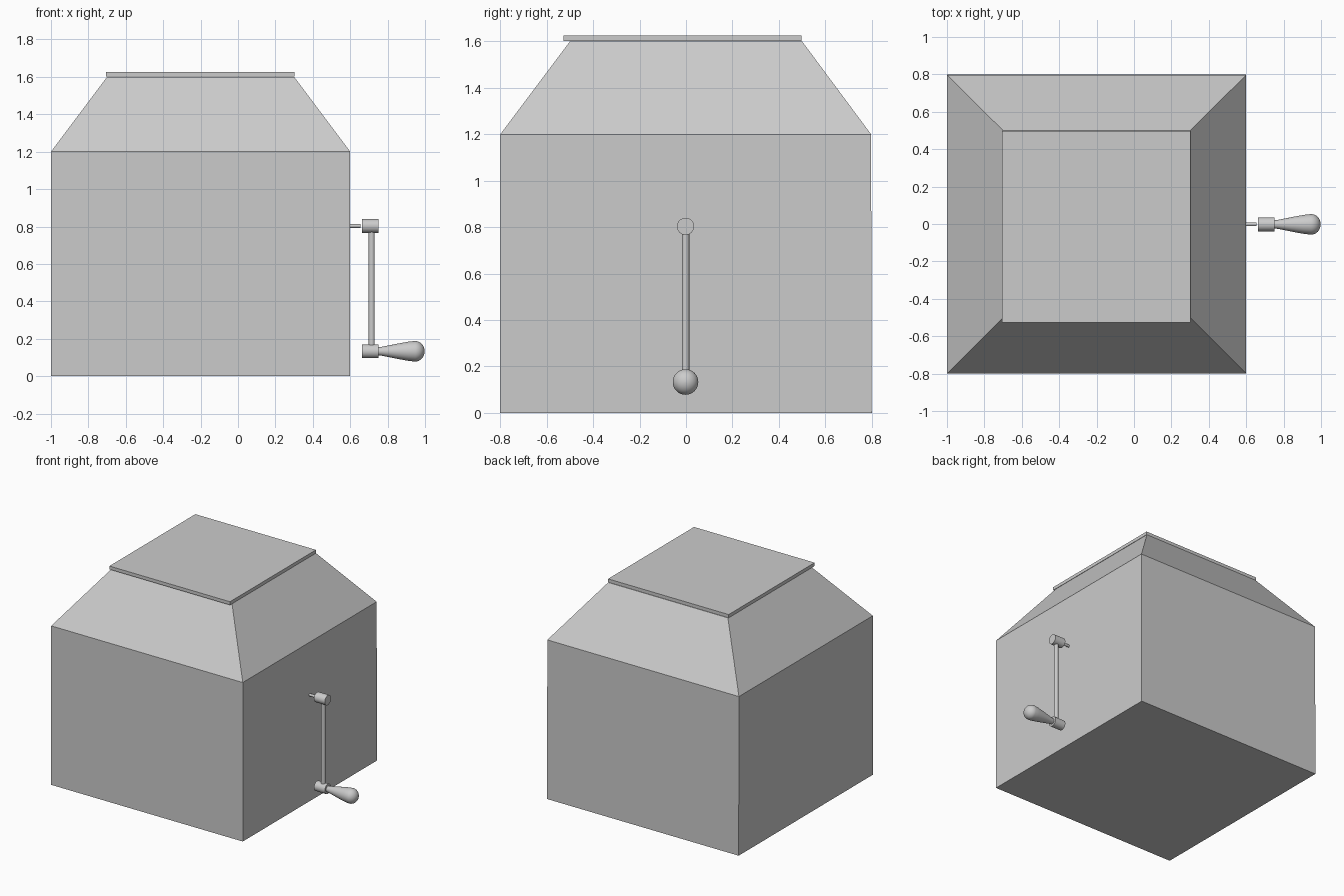
import bpy, bmesh
from math import cos, sin, pi, radians
from mathutils import Matrix

if "Cube" in bpy.data.objects:
    bpy.data.objects.remove(bpy.data.objects["Cube"])


def finish(name, bm, smooth=False):
    bmesh.ops.recalc_face_normals(bm, faces=bm.faces)
    mesh = bpy.data.meshes.new(name)
    bm.to_mesh(mesh)
    bm.free()
    ob = bpy.data.objects.new(name, mesh)
    bpy.context.collection.objects.link(ob)
    if smooth:
        bpy.ops.object.select_all(action='DESELECT')
        ob.select_set(True)
        bpy.context.view_layer.objects.active = ob
        bpy.ops.object.shade_smooth_by_angle(angle=radians(35))
    return ob


def stacked_rects(name, levels):
    """Loft rectangles (x0, x1, y0, y1, z) from bottom to top."""
    bm = bmesh.new()
    rings = [[bm.verts.new(p) for p in
              ((x0, y0, z), (x1, y0, z), (x1, y1, z), (x0, y1, z))]
             for x0, x1, y0, y1, z in levels]
    bm.faces.new(rings[0])
    bm.faces.new(rings[-1])
    for a, b in zip(rings, rings[1:]):
        for i in range(4):
            j = (i + 1) % 4
            bm.faces.new((a[i], a[j], b[j], b[i]))
    return finish(name, bm)


def cylinder(name, axis, start, end, radius, a, b, segments=32):
    """Cylinder along x at (y, z) = (a, b), or along z at (x, y) = (a, b)."""
    bm = bmesh.new()
    mid = (start + end) / 2
    if axis == 'X':
        m = Matrix.Translation((mid, a, b)) @ Matrix.Rotation(pi / 2, 4, 'Y')
    else:
        m = Matrix.Translation((a, b, mid))
    bmesh.ops.create_cone(bm, cap_ends=True, segments=segments, radius1=radius,
                          radius2=radius, depth=end - start, matrix=m)
    return finish(name, bm, True)


def lathe_x(name, profile, y, z, segments=32):
    """Revolve (x, radius) points about an x axis."""
    bm = bmesh.new()
    rings = [[bm.verts.new((x, y + r * cos(2 * pi * i / segments),
                            z + r * sin(2 * pi * i / segments)))
              for i in range(segments)] for x, r in profile]
    for a, b in zip(rings, rings[1:]):
        for i in range(segments):
            j = (i + 1) % segments
            bm.faces.new((a[i], a[j], b[j], b[i]))
    bm.faces.new(rings[0])
    bm.faces.new(rings[-1])
    return finish(name, bm, True)


# Box with sloped shoulders
stacked_rects("box_body", [(-1, 0.6, -0.8, 0.8, 0),
                           (-1, 0.6, -0.8, 0.797, 1.2),
                           (-0.7, 0.3, -0.5, 0.5, 1.6)])
# Thin lid overhanging the front
stacked_rects("lid", [(-0.705, 0.302, -0.527, 0.498, z) for z in (1.601, 1.626)])

# Crank: axle, two hubs and connecting rod
CY, TOP, LOW = -0.002, 0.803, 0.133
cylinder("crank_axle", 'X', 0.58, 0.656, 0.010, CY, TOP, 16)
for label, height in (("upper", TOP), ("lower", LOW)):
    cylinder(f"crank_{label}_hub", 'X', 0.662, 0.752, 0.037, CY, height)
cylinder("crank_rod", 'Z', LOW + 0.02, TOP - 0.02, 0.016, 0.715, CY)

# Pear shaped handle: flaring neck ending in a rounded knob
neck = [(0.745, 0.021), (0.77, 0.024), (0.81, 0.032), (0.86, 0.042), (0.91, 0.051)]
knob = [(0.947 + 0.051 * sin(t), 0.055 * cos(t))
        for t in (i * pi / 2 / 8.2 for i in range(9))]
lathe_x("crank_handle", neck + knob, CY, LOW)
